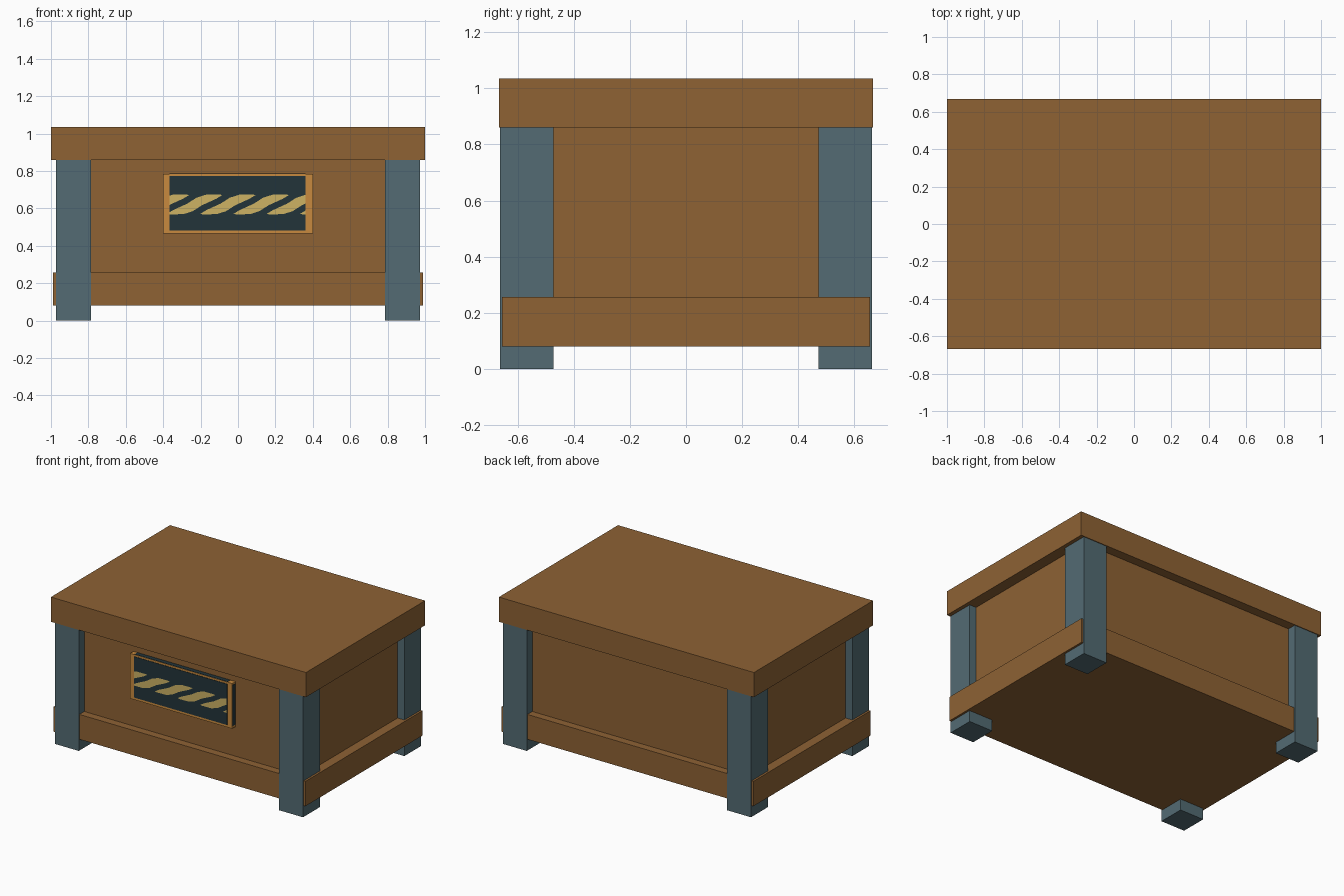
import bpy
import bmesh
from mathutils import Matrix, Vector

cube = bpy.data.objects.get("Cube")
if cube:
    bpy.data.objects.remove(cube, do_unlink=True)


def material(name, *rgb):
    """Flat material from 0-255 display values, stored linear."""
    lin = [((c / 255 + 0.055) / 1.055) ** 2.4 for c in rgb]
    mat = bpy.data.materials.new(name)
    mat.use_nodes = True
    mat.diffuse_color = (*lin, 1)
    mat.node_tree.nodes["Principled BSDF"].inputs["Base Color"].default_value = (*lin, 1)
    return mat


wood = material("brown wood", 142, 98, 52)
steel = material("blue grey metal", 83, 107, 115)
frame = material("orange frame", 200, 138, 62)
dark = material("dark panel", 34, 52, 58)
rope = material("tan rope", 205, 178, 100)


def add_object(name, bm, mat):
    mesh = bpy.data.meshes.new(name)
    bm.to_mesh(mesh)
    bm.free()
    mesh.materials.append(mat)
    obj = bpy.data.objects.new(name, mesh)
    bpy.context.collection.objects.link(obj)
    return obj


def box(name, mat, low, high):
    low, high = Vector(low), Vector(high)
    bm = bmesh.new()
    bmesh.ops.create_cube(bm, size=1, matrix=Matrix.Translation((low + high) / 2)
                          @ Matrix.Diagonal((*(high - low), 1)))
    return add_object(name, bm, mat)


def mirror(obj, x=True, y=False):
    mod = obj.modifiers.new("Mirror", "MIRROR")
    mod.use_axis = (x, y, False)


# Chest body, lid and lower band
box("body", wood, (-0.92, -0.6, 0.1), (0.92, 0.6, 0.87))
box("lid", wood, (-1, -0.667, 0.86), (1, 0.667, 1.035))
box("lower_band", wood, (-0.988, -0.655, 0.08), (0.988, 0.655, 0.256))

# Four corner legs
legs = box("corner_legs", steel, (0.785, 0.473, 0), (0.973, 0.662, 0.86))
mirror(legs, y=True)

# Framed sign on the front, with dark inlays on its face and edges
FRONT = -0.637
box("sign_frame", frame, (-0.4, FRONT, 0.465), (0.4, -0.59, 0.785))
box("sign_panel", dark, (-0.367, FRONT - 0.003, 0.482), (0.362, FRONT, 0.772))
box("sign_top_inlay", dark, (-0.367, FRONT + 0.003, 0.785), (0.362, -0.603, 0.787))
mirror(box("sign_side_inlays", dark, (0.4, FRONT + 0.003, 0.482), (0.402, -0.603, 0.772)))

# Rope strands repeated across the panel and trimmed at its ends
half = [(-0.15, 0.055), (-0.12, 0.03), (-0.05, -0.01), (0.0, -0.035),
        (0.05, -0.052), (0.13, -0.054)]
outline = [(-0.148, -0.05), (-0.115, -0.03), (-0.04, 0.004), (0.01, 0.036),
           (0.06, 0.052), (0.135, 0.053)]
outline += [(-x, -z) for x, z in outline]
bm = bmesh.new()
for i in range(6):
    centre = -0.41 + i * 0.178
    bm.faces.new([bm.verts.new((centre + x, FRONT - 0.006, 0.621 + z)) for x, z in outline])
for edge, side in ((-0.365, -1), (0.36, 1)):
    bmesh.ops.bisect_plane(bm, geom=bm.verts[:] + bm.edges[:] + bm.faces[:],
                           plane_co=(edge, 0, 0), plane_no=(side, 0, 0), clear_outer=True)
bm.normal_update()
for face in bm.faces:
    if face.normal.y > 0:
        face.normal_flip()
strands = add_object("rope_strands", bm, rope)
